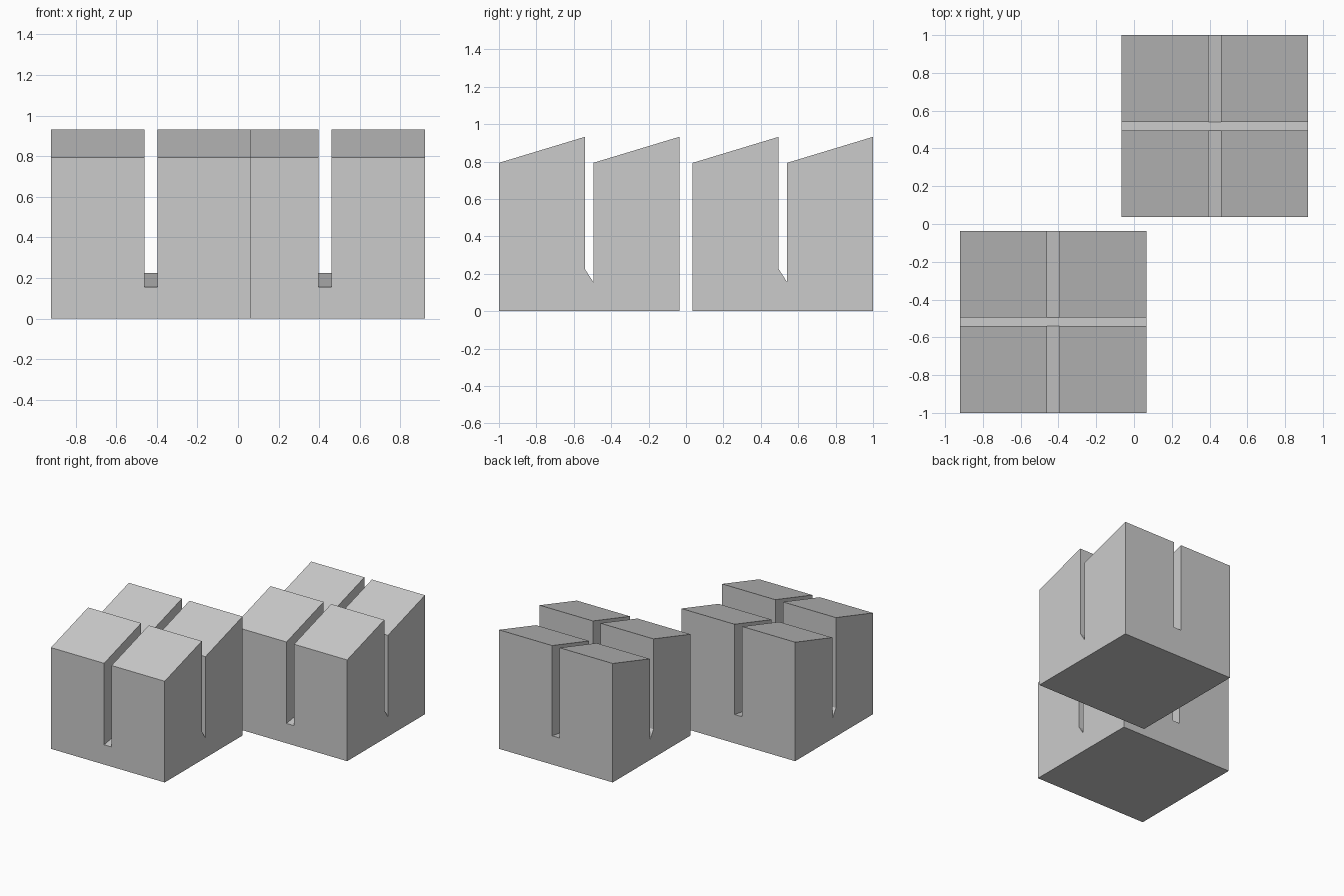
import bpy
import bmesh

if "Cube" in bpy.data.objects:
    bpy.data.objects.remove(bpy.data.objects["Cube"], do_unlink=True)

# Single plain grey
grey = bpy.data.materials.new("light_grey")
grey.use_nodes = True
colour = (0.6, 0.6, 0.6, 1)
grey.diffuse_color = colour
grey.node_tree.nodes["Principled BSDF"].inputs["Base Color"].default_value = colour

# Heights: sloping tower tops and sloping channel floors
LOW, HIGH = 0.793, 0.932
FLOOR_LOW, FLOOR_HIGH = 0.155, 0.225

# Block size and channel widths
WIDTH, DEPTH = 0.986, 0.964
SLOT_X, SLOT_Y = 0.065, 0.045


def slotted_block(name, cx, cy):
    a, d = -WIDTH / 2, WIDTH / 2
    b, c = -SLOT_X / 2, SLOT_X / 2
    y0, y3 = -DEPTH / 2, DEPTH / 2
    y1, y2 = -SLOT_Y / 2, SLOT_Y / 2
    towers = [(y0, LOW), (y1, HIGH), (y1, FLOOR_HIGH),
              (y2, FLOOR_LOW), (y2, LOW), (y3, HIGH)]
    channel = [(y0, FLOOR_LOW), (y1, FLOOR_HIGH),
               (y2, FLOOR_LOW), (y3, FLOOR_HIGH)]
    bm = bmesh.new()

    def face(points):
        bm.faces.new([bm.verts.new(p) for p in points])

    # Upper surface: tower profile either side of the channel profile
    for xa, xb, path in ((a, b, towers), (b, c, channel), (c, d, towers)):
        for (ya, za), (yb, zb) in zip(path, path[1:]):
            face([(xa, ya, za), (xb, ya, za), (xb, yb, zb), (xa, yb, zb)])

    # Outer sides and the tower walls inside the channel
    for x in (a, d):
        face([(x, y0, 0)] + [(x, y, z) for y, z in towers] + [(x, y3, 0)])
    for x in (b, c):
        for ya, yb in ((y0, y1), (y2, y3)):
            face([(x, ya, FLOOR_LOW), (x, ya, LOW),
                  (x, yb, HIGH), (x, yb, FLOOR_HIGH)])

    # Notched front and back, then the underside
    for y, top, floor in ((y0, LOW, FLOOR_LOW), (y3, HIGH, FLOOR_HIGH)):
        face([(a, y, 0), (d, y, 0), (d, y, top), (c, y, top),
              (c, y, floor), (b, y, floor), (b, y, top), (a, y, top)])
    face([(a, y0, 0), (a, y3, 0), (d, y3, 0), (d, y0, 0)])

    bmesh.ops.remove_doubles(bm, verts=bm.verts, dist=0.0001)
    bmesh.ops.recalc_face_normals(bm, faces=bm.faces)
    mesh = bpy.data.meshes.new(name)
    bm.to_mesh(mesh)
    bm.free()
    mesh.materials.append(grey)
    obj = bpy.data.objects.new(name, mesh)
    obj.location = (cx, cy, 0)
    bpy.context.collection.objects.link(obj)


# Two blocks set diagonally
for name, side in (("front_block", -1), ("back_block", 1)):
    slotted_block(name, side * 0.428, side * 0.518)
